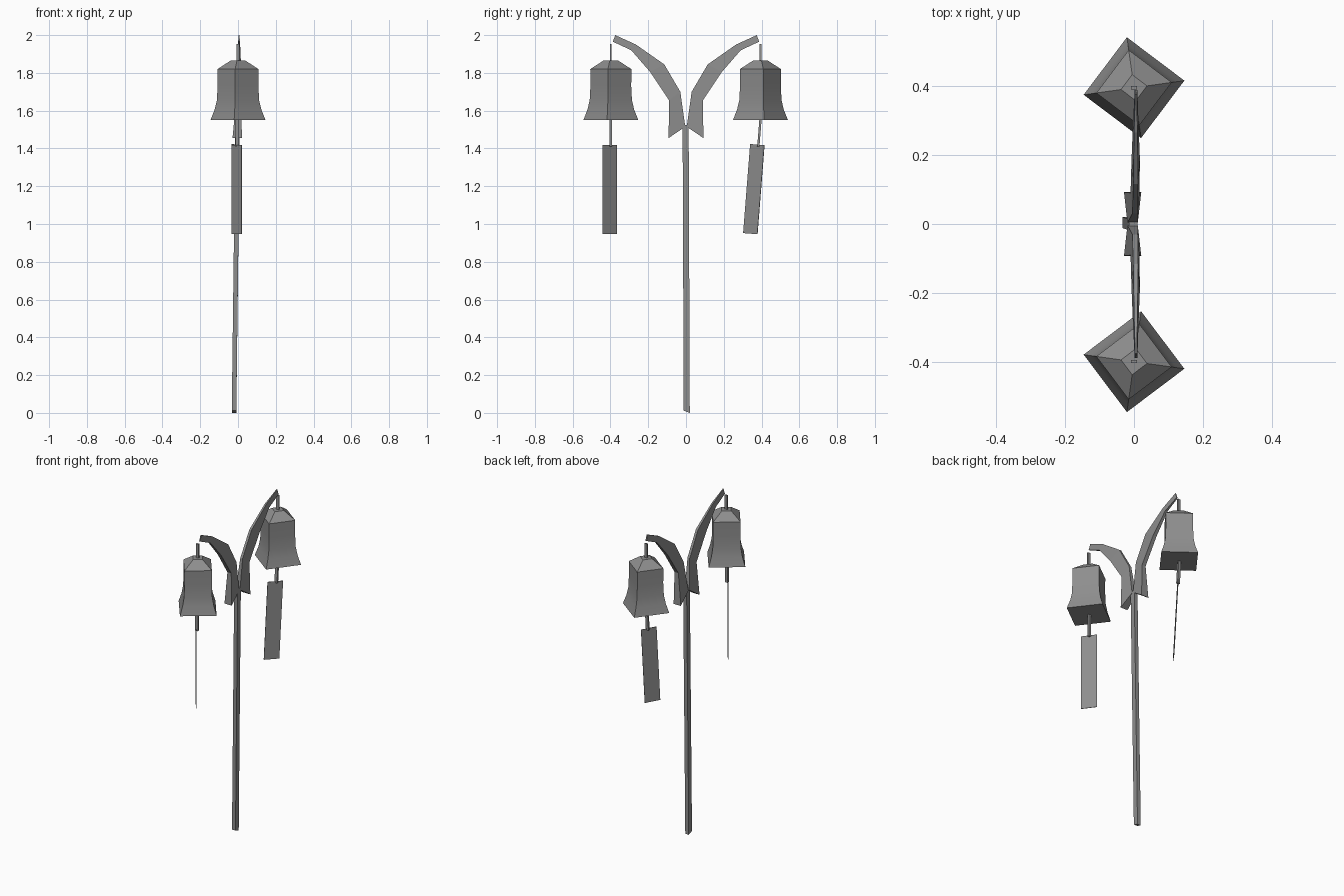
import bpy, bmesh
from math import radians, cos, sin, pi
from mathutils import Matrix, Vector

cube = bpy.data.objects.get("Cube")
if cube:
    bpy.data.objects.remove(cube, do_unlink=True)

grey = bpy.data.materials.new("plain_grey")
grey.use_nodes = True
grey.diffuse_color = (0.27, 0.27, 0.27, 1)
grey.node_tree.nodes["Principled BSDF"].inputs["Base Color"].default_value = (0.27, 0.27, 0.27, 1)


def finish(name, bm, smooth=False):
    bmesh.ops.recalc_face_normals(bm, faces=bm.faces)
    mesh = bpy.data.meshes.new(name)
    bm.to_mesh(mesh)
    bm.free()
    mesh.materials.append(grey)
    obj = bpy.data.objects.new(name, mesh)
    bpy.context.collection.objects.link(obj)
    if smooth:
        bpy.ops.object.select_all(action='DESELECT')
        obj.select_set(True)
        bpy.context.view_layer.objects.active = obj
        bpy.ops.object.shade_smooth_by_angle(angle=radians(30))
    return obj


def loft(name, rings, smooth=False):
    """Skin a stack of four-cornered rings and cap both ends."""
    bm = bmesh.new()
    loops = [[bm.verts.new(p) for p in ring] for ring in rings]
    for a, b in zip(loops, loops[1:]):
        for i in range(4):
            j = (i + 1) % 4
            bm.faces.new((a[i], a[j], b[j], b[i]))
    bm.faces.new(loops[0])
    bm.faces.new(loops[-1])
    return finish(name, bm, smooth)


def box(name, size, matrix):
    bm = bmesh.new()
    bmesh.ops.create_cube(bm, size=1, matrix=matrix @ Matrix.Diagonal((*size, 1)))
    return finish(name, bm)


# Slightly leaning pole
def pole_ring(x, y, z, slope):
    w, d = 0.012, 0.016
    return [(x + i * w, y + j * d, z - j * slope)
            for i, j in ((-1, -1), (1, -1), (1, 1), (-1, 1))]


loft("pole", [pole_ring(-0.021, 0.004, 0.006, 0.006), pole_ring(-0.002, -0.002, 1.525, 0)])

# Arm sections: upper edge (y, z), lower edge (y, z), half width, centre x
ARM = [
    ((0.004, 1.515), (0.092, 1.455), 0.025, -0.004),
    ((0.030, 1.70), (0.090, 1.655), 0.013, 0.003),
    ((0.115, 1.845), (0.190, 1.805), 0.012, 0.005),
    ((0.265, 1.95), (0.290, 1.92), 0.008, 0.005),
    ((0.375, 2.0), (0.387, 1.965), 0.004, 0.006),
]
# Bell profile: corner radius, height
BELL = [(0.147, 1.55), (0.125, 1.605), (0.113, 1.655), (0.109, 1.73),
        (0.110, 1.82), (0.038, 1.866)]

for label, side, y, tilt in (("front", -1, -0.398, 0), ("back", 1, 0.394, -4.5)):
    # Curved arm, flared at its foot
    loft(label + "_arm", [
        [(x - w * 0.6, side * up[0], up[1]), (x + w * 0.6, side * up[0], up[1]),
         (x + w, side * low[0], low[1]), (x - w, side * low[0], low[1])]
        for up, low, w, x in ARM])

    # Square flared bell with a closed underside
    turn = radians(8 * side)
    loft(label + "_bell", [
        [(r * cos(turn + k * pi / 2), y + r * sin(turn + k * pi / 2), z) for k in range(4)]
        for r, z in BELL], smooth=True)

    # Cord between arm and bell
    box(label + "_hanging_cord", (0.018, 0.009, 0.095),
        Matrix.Translation((0, y, 1.906)))

    # Cord and paper strip swinging from the bell
    swing = Matrix.Translation((-0.004, y, 1.55)) @ Matrix.Rotation(radians(tilt), 4, 'X')
    spin = Matrix.Rotation(radians(54 * side), 4, 'Z')
    box(label + "_lower_cord", (0.018, 0.012, 0.14),
        swing @ Matrix.Translation((0, 0, -0.07)))
    box(label + "_paper_strip", (0.093, 0.003, 0.473),
        swing @ Matrix.Translation((-0.003, -0.006, -0.367)) @ spin)
